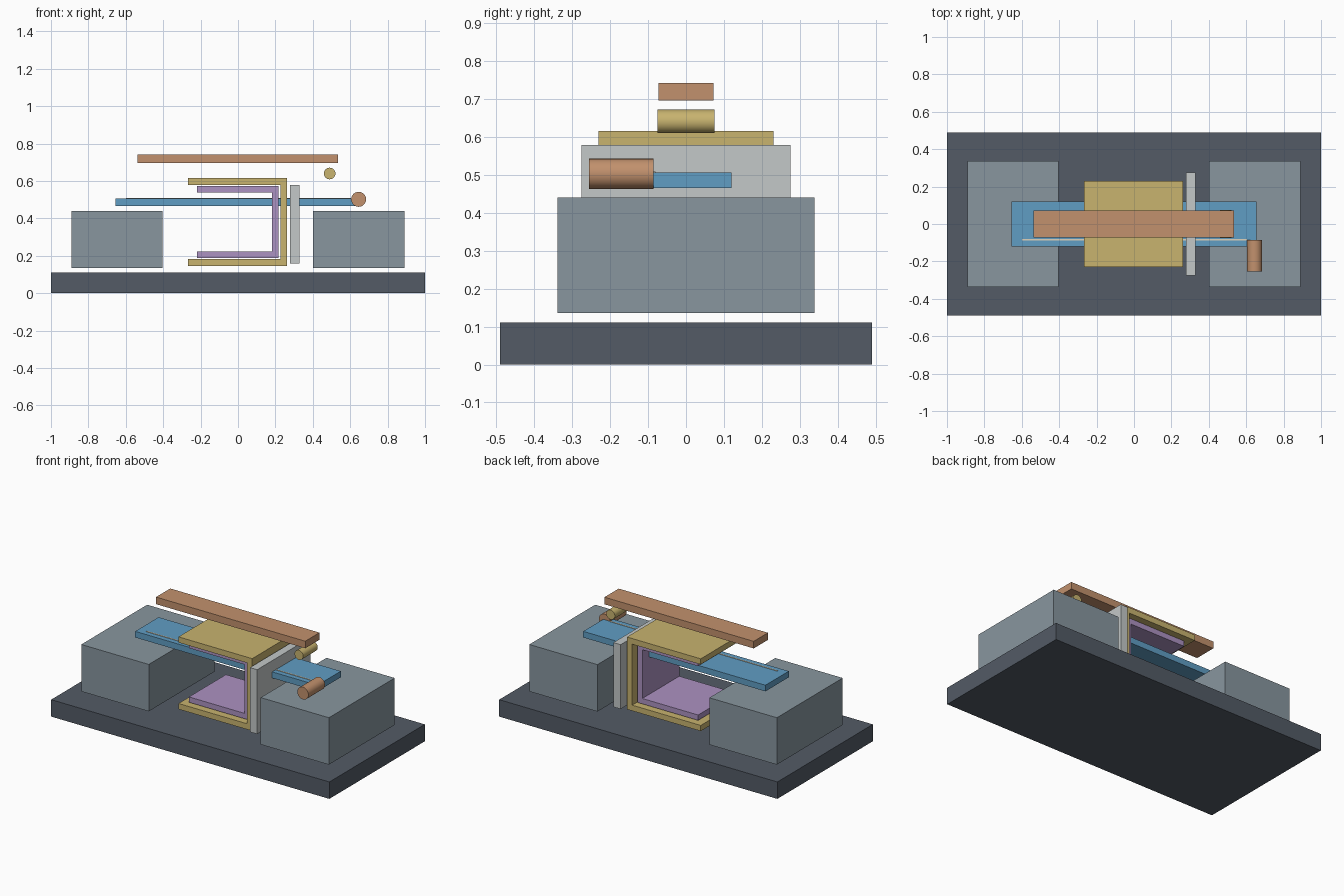
import bpy
import math

cube = bpy.data.objects.get("Cube")
if cube:
    bpy.data.objects.remove(cube, do_unlink=True)


def material(name, rgb):
    linear = [((c / 255 + 0.055) / 1.055) ** 2.4 for c in rgb] + [1]
    mat = bpy.data.materials.new(name)
    mat.use_nodes = True
    mat.diffuse_color = linear
    mat.node_tree.nodes["Principled BSDF"].inputs["Base Color"].default_value = linear
    return mat


slate = material("dark slate", (83, 91, 102))
steel = material("steel grey", (136, 150, 159))
copper = material("copper", (194, 145, 109))
gold = material("gold", (200, 179, 111))
blue = material("blue", (96, 157, 196))
silver = material("silver", (195, 200, 200))
purple = material("purple", (172, 146, 193))
cream = material("cream", (222, 212, 190))


def prism(name, profile, y0, y1, mat):
    """Extrude an x-z profile (anticlockwise from the front) along y."""
    n = len(profile)
    verts = [(x, y, z) for y in (y0, y1) for x, z in profile]
    faces = [tuple(range(n)), tuple(reversed(range(n, 2 * n)))]
    faces += [(i, i + n, (i + 1) % n + n, (i + 1) % n) for i in range(n)]
    mesh = bpy.data.meshes.new(name)
    mesh.from_pydata(verts, [], faces)
    mesh.materials.append(mat)
    obj = bpy.data.objects.new(name, mesh)
    bpy.context.collection.objects.link(obj)
    return obj


def box(name, x0, x1, y0, y1, z0, z1, mat):
    return prism(name, [(x0, z0), (x1, z0), (x1, z1), (x0, z1)], y0, y1, mat)


def channel(name, x0, x1, half_y, z0, z1, t, mat):
    """C-shaped bracket that opens towards -x."""
    profile = [(x0, z0), (x1, z0), (x1, z1), (x0, z1),
               (x0, z1 - t), (x1 - t, z1 - t), (x1 - t, z0 + t), (x0, z0 + t)]
    return prism(name, profile, -half_y, half_y, mat)


def rod(name, x, z, radius, y0, y1, mat):
    bpy.ops.mesh.primitive_cylinder_add(
        vertices=32, radius=radius, depth=y1 - y0,
        location=(x, (y0 + y1) / 2, z), rotation=(math.pi / 2, 0, 0))
    obj = bpy.context.object
    obj.name = name
    obj.data.materials.append(mat)
    bpy.ops.object.shade_smooth_by_angle(angle=math.radians(40))
    return obj


# Base and the two side blocks
box("base_plate", -1, 1, -0.49, 0.49, 0, 0.11, slate)
box("right_block", -0.89, -0.405, -0.338, 0.338, 0.135, 0.44, steel)
box("left_block", 0.4, 0.89, -0.338, 0.338, 0.135, 0.44, steel)

# Nested brackets and the upright plate beside them
channel("outer_bracket", -0.267, 0.263, 0.23, 0.145, 0.615, 0.037, gold)
channel("inner_bracket", -0.22, 0.216, 0.19, 0.187, 0.574, 0.035, purple)
box("upright_plate", 0.278, 0.33, -0.275, 0.275, 0.16, 0.578, silver)

# Slide bar with its thin line
box("slide_bar", -0.655, 0.655, -0.12, 0.12, 0.465, 0.505, blue)
box("slide_line", -0.6, 0.605, -0.087, -0.08, 0.504, 0.508, cream)

# Top bar and rods
box("top_bar", -0.538, 0.535, -0.073, 0.073, 0.695, 0.741, copper)
rod("support_rod", 0.49, 0.64, 0.031, -0.075, 0.075, gold)
rod("handle_rod", 0.645, 0.502, 0.04, -0.255, -0.085, copper)
